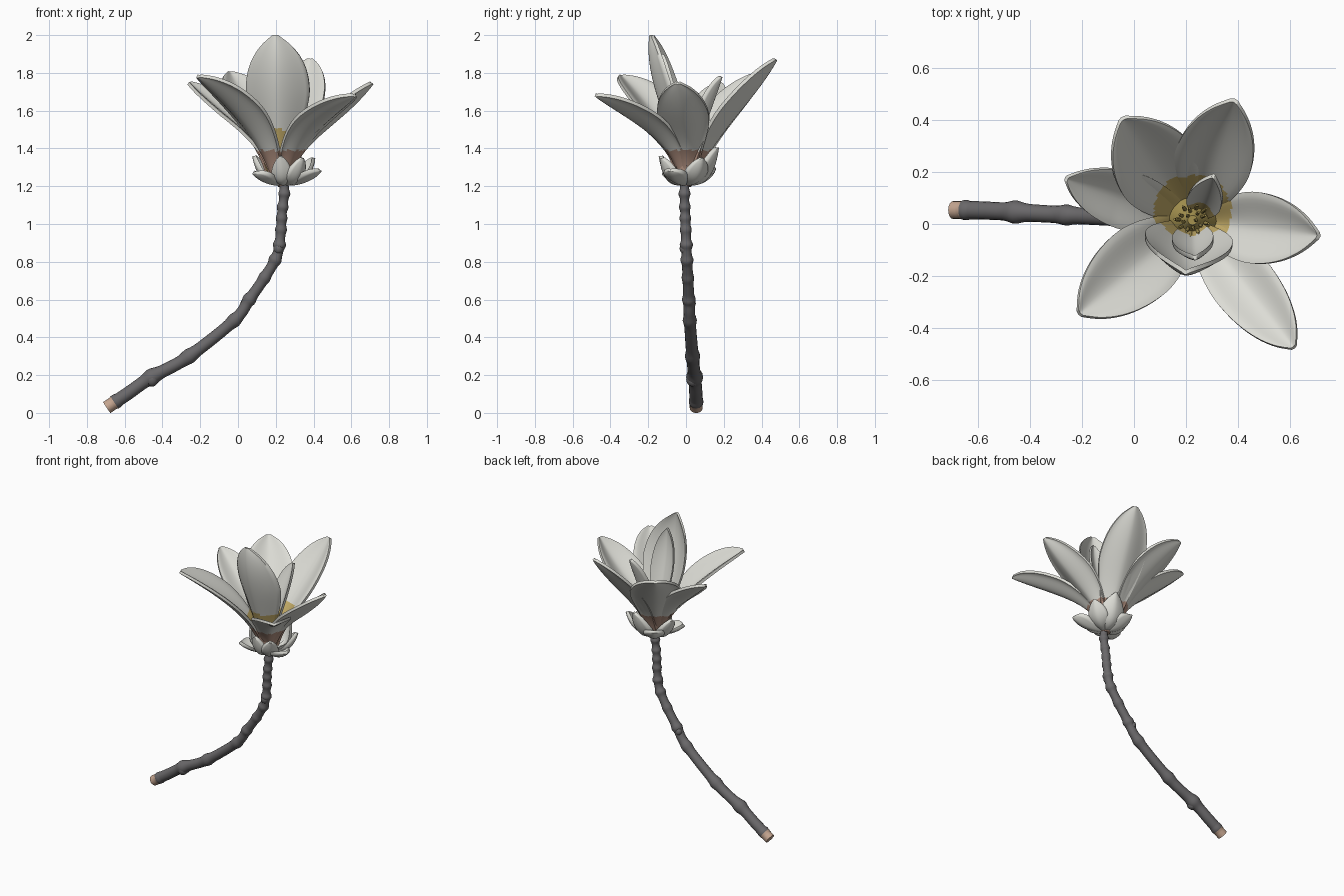
import bpy, bmesh, math, random
from mathutils import Vector, Matrix

if "Cube" in bpy.data.objects:
    bpy.data.objects.remove(bpy.data.objects["Cube"])

random.seed(4)
Z = Vector((0, 0, 1))
CENTER = Vector((0.225, 0.015, 0))
HEART = Vector((0.225, 0.045, 0))


def material(name, rgb):
    m = bpy.data.materials.new(name)
    m.diffuse_color = (*rgb, 1)
    m.use_nodes = True
    m.node_tree.nodes["Principled BSDF"].inputs["Base Color"].default_value = m.diffuse_color
    return m


WHITE = material("petal_white", (0.72, 0.72, 0.67))
BROWN = material("petal_base_brown", (0.47, 0.30, 0.23))
YELLOW = material("petal_heart_yellow", (0.56, 0.42, 0.14))
BARK = material("bark_grey", (0.145, 0.14, 0.145))
CUT = material("cut_wood_tan", (0.56, 0.38, 0.28))
OLIVE = material("stamen_olive", (0.38, 0.29, 0.08))


def build(name, verts, faces, mats, indices=None, angle=50):
    mesh = bpy.data.meshes.new(name)
    mesh.from_pydata(verts, [], faces)
    for m in mats:
        mesh.materials.append(m)
    if indices:
        mesh.polygons.foreach_set("material_index", indices)
    bm = bmesh.new()
    bm.from_mesh(mesh)
    bmesh.ops.recalc_face_normals(bm, faces=bm.faces)
    bm.to_mesh(mesh)
    bm.free()
    ob = bpy.data.objects.new(name, mesh)
    bpy.context.collection.objects.link(ob)
    bpy.context.view_layer.objects.active = ob
    ob.select_set(True)
    bpy.ops.object.shade_smooth_by_angle(angle=math.radians(angle))
    ob.select_set(False)
    return ob


def spline(pts, n):
    """Catmull-Rom samples through the points."""
    p = [2 * pts[0] - pts[1]] + pts + [2 * pts[-1] - pts[-2]]
    out = []
    for i in range(1, len(p) - 2):
        a, b, c, d = p[i - 1:i + 3]
        for k in range(n):
            t = k / n
            out.append(0.5 * (2 * b + (c - a) * t + (2 * a - 5 * b + 4 * c - d) * t * t
                              + (3 * b - a - 3 * c + d) * t ** 3))
    return out + [pts[-1]]


def tube(name, path, radius, mats, rule=None, sides=16):
    """Closed tube; radius(i) and rule(i) work on the ring number."""
    verts, faces, idx = [], [], []
    for i, p in enumerate(path):
        t = (path[min(i + 1, len(path) - 1)] - path[max(i - 1, 0)]).normalized()
        a = t.cross(Vector((0.05, 1, 0.02))).normalized()
        b = t.cross(a)
        for k in range(sides):
            f = 2 * math.pi * k / sides
            verts.append(p + (a * math.cos(f) + b * math.sin(f)) * radius(i))
    for i in range(len(path) - 1):
        for k in range(sides):
            k2 = (k + 1) % sides
            faces.append((i * sides + k, i * sides + k2, (i + 1) * sides + k2, (i + 1) * sides + k))
            idx.append(rule(i) if rule else 0)
    faces += [tuple(range(sides)), tuple(range(len(verts) - sides, len(verts)))]
    idx += [rule(0) if rule else 0, 0]
    return build(name, verts, faces, mats, idx)


def petal(name, ctrl, half_width, cup, roll=0, thick=0.018, base=0.36, curl=0.0,
          z_in=1.5, z_out=1.39, out_mat=1, nu=18, nv=40):
    """Cupped leaf around a cubic centre line, with an inner and an outer skin."""
    a, b, c, d = ctrl
    flat = Vector((d.x - a.x, d.y - a.y, 0)).normalized()
    side0 = Z.cross(flat)
    verts, faces, idx = [], [], []
    for layer in (1, -1):
        for j in range(nv + 1):
            t = j / nv
            s = 1 - t
            p = a * s ** 3 + 3 * b * s * s * t + 3 * c * s * t * t + d * t ** 3
            tan = (3 * (b - a) * s * s + 6 * (c - b) * s * t + 3 * (d - c) * t * t).normalized()
            side = Matrix.Rotation(roll * min(1, t * 1.6), 3, tan) @ side0
            nor = tan.cross(side).normalized()
            q = min(1, t / 0.6)
            w = base + (1 - base) * q * q * (3 - 2 * q)
            if t > 0.55:
                w *= max(0.03, 1 - ((t - 0.55) / 0.45) ** 2.4) ** 0.68
            w *= half_width
            for i in range(nu + 1):
                u = 2 * i / nu - 1
                lift = cup * w * (abs(u) ** 1.6 - curl * abs(u) ** 6)
                verts.append(p + side * u * w + nor * (lift + layer * thick / 2))
    row = nu + 1
    n = row * (nv + 1)
    for layer in (0, 1):
        for j in range(nv):
            for i in range(nu):
                k = layer * n + j * row + i
                f = (k, k + 1, k + row + 1, k + row)
                m = sum((verts[v] for v in f), Vector()) / 4
                near = (m - HEART).xy.length < 0.15
                faces.append(f)
                idx.append((2 if m.z < z_in and near else 0) if layer == 0
                           else (out_mat if m.z < z_out else 0))
    rim = (list(range(row)) + [j * row + nu for j in range(1, nv + 1)]
           + [nv * row + i for i in range(nu - 1, -1, -1)] + [j * row for j in range(nv - 1, 0, -1)])
    for k, v in enumerate(rim):
        v2 = rim[(k + 1) % len(rim)]
        faces.append((v, v2, v2 + n, v + n))
        idx.append(out_mat if verts[v].z < z_out else 0)
    return build(name, verts, faces, [WHITE, BROWN, YELLOW], idx, 60)


# Branch: bent twig with swollen nodes and a pale cut end
points = [Vector(p) for p in [
    (-0.695, 0.054, 0.028), (-0.58, 0.052, 0.105), (-0.46, 0.046, 0.188), (-0.27, 0.035, 0.292),
    (-0.02, 0.02, 0.49), (0.06, 0.015, 0.60), (0.14, 0.01, 0.715), (0.205, 0.004, 0.83),
    (0.225, 0.0, 0.94), (0.233, -0.005, 1.06), (0.245, -0.008, 1.16), (0.242, -0.005, 1.25)]]
path = spline(points, 14)
nodes = [(0.19, 0.011), (0.30, 0.008), (0.49, 0.007), (0.60, 0.007), (0.715, 0.005), (0.81, 0.008),
         (0.89, 0.009), (0.97, 0.006), (1.03, 0.006), (1.09, 0.007), (1.16, 0.008)]


def branch_radius(i):
    z = path[i].z
    r = 0.036 - 0.012 * min(1, z / 1.1)
    if i < 5:
        return r - 0.001
    if i < 8:
        return r + 0.003
    return r + sum(h * math.exp(-((z - c) / 0.017) ** 2) for c, h in nodes)


tube("branch", path, branch_radius, [BARK, CUT], lambda i: 1 if i < 5 else 0)

# Small buds on the branch nodes
for k, (x, y, z, r) in enumerate([(-0.455, 0.035, 0.178, 0.034), (-0.28, 0.03, 0.282, 0.028),
                                  (0.035, 0.03, 0.58, 0.022), (0.215, -0.008, 0.87, 0.026),
                                  (0.195, 0.0, 0.80, 0.026)]):
    bpy.ops.mesh.primitive_uv_sphere_add(segments=14, ring_count=8, radius=r, location=(x, y, z))
    ob = bpy.context.object
    ob.name = f"bud_{k + 1}"
    ob.scale = (1, 1, 1.15)
    ob.data.materials.append(BARK)
    bpy.ops.object.shade_smooth()
    ob.select_set(False)

# Outer petals: tip, half width, cup, roll, reach and rise of the third control point
outer = [
    ((-0.045, 0.405, 1.80), 0.165, 0.42, 0.0, 0.64, 0.66),
    ((0.385, 0.475, 1.87), 0.150, 0.45, 0.0, 0.68, 0.60),
    ((0.71, -0.045, 1.745), 0.138, 0.55, 0.0, 0.66, 0.56),
    ((0.615, -0.475, 1.68), 0.125, 0.55, 0.0, 0.64, 0.72),
    ((-0.21, -0.345, 1.78), 0.150, 0.50, 0.0, 0.62, 0.74),
    ((-0.26, 0.175, 1.745), 0.115, 0.45, -0.2, 0.64, 0.66),
]
for k, (tip, w, cup, roll, reach, rise) in enumerate(outer):
    tip = Vector(tip)
    out = Vector((tip.x - CENTER.x, tip.y - CENTER.y, 0))
    d = out.normalized()
    ctrl = [CENTER + d * 0.05 + Z * 1.25, CENTER + d * 0.11 + Z * 1.46,
            CENTER + out * reach + Z * (1.25 + rise * (tip.z - 1.25)), tip]
    petal(f"outer_petal_{k + 1}", ctrl, w, cup, roll, curl=0.3, base=0.42)

# Inner upright petals
V = Vector
petal("front_petal", [V((0.215, -0.03, 1.28)), V((0.205, -0.04, 1.48)), V((0.198, -0.22, 1.74)),
                      V((0.198, -0.185, 2.0))], 0.17, 0.6, z_out=1.5, out_mat=2, curl=0.1)
petal("front_inner_petal", [V((0.225, -0.01, 1.28)), V((0.225, -0.03, 1.5)), V((0.23, -0.14, 1.7)),
                            V((0.235, -0.13, 1.90))], 0.08, 0.5, z_out=1.5, out_mat=2)
petal("back_inner_petal", [V((0.25, 0.04, 1.28)), V((0.26, 0.06, 1.46)), V((0.29, 0.13, 1.62)),
                           V((0.305, 0.185, 1.78))], 0.068, 0.5, z_out=1.45, out_mat=2)

# Bracts below the flower: tip and half width
bracts = [((0.225, -0.135, 1.36), 0.055), ((0.085, -0.10, 1.27), 0.062), ((0.085, 0.04, 1.36), 0.068),
          ((0.15, 0.15, 1.30), 0.068), ((0.29, 0.165, 1.405), 0.085), ((0.40, 0.085, 1.35), 0.065),
          ((0.435, -0.085, 1.285), 0.062), ((0.34, -0.125, 1.35), 0.055)]
for k, (tip, w) in enumerate(bracts):
    tip = Vector(tip)
    out = Vector((tip.x - 0.242, tip.y, 0))
    foot = Vector((0.242, 0, 1.215))
    d = out.normalized()
    petal(f"bract_{k + 1}", [foot + d * 0.012, foot + d * 0.09 - Z * 0.01,
                             foot + out * 0.85 + Z * 0.03, tip],
          w, 0.45, thick=0.02, base=0.5, z_in=0, z_out=0, nu=10, nv=14)

# Receptacle cup closing the petal bases
cup_path = [Vector((0.24, 0, 1.2)).lerp(Vector((0.225, 0.015, 1.37)), i / 8) for i in range(9)]
tube("receptacle", cup_path, lambda i: 0.028 + 0.052 * math.sin(math.pi / 2 * i / 8), [BROWN])
tube("flower_heart", [CENTER + Z * (1.36 + 0.016 * i) for i in range(8)],
     lambda i: 0.085 * (1 - i / 8) + 0.008, [OLIVE])

# Stamens around the heart
for k in range(18):
    a = k * 2.4
    r = 0.012 + 0.045 * math.sqrt(k / 18)
    d = Vector((math.cos(a), math.sin(a), 0))
    top = 1.55 - r * 0.9 + random.uniform(-0.015, 0.015)
    pts = [CENTER + d * r * 0.6 + Z * 1.38, CENTER + d * r + Z * (top - 0.06), CENTER + d * r * 1.25 + Z * top]
    tube(f"stamen_{k + 1}", spline(pts, 4), lambda i: 0.007 if i < 7 else 0.004, [OLIVE], sides=8)
